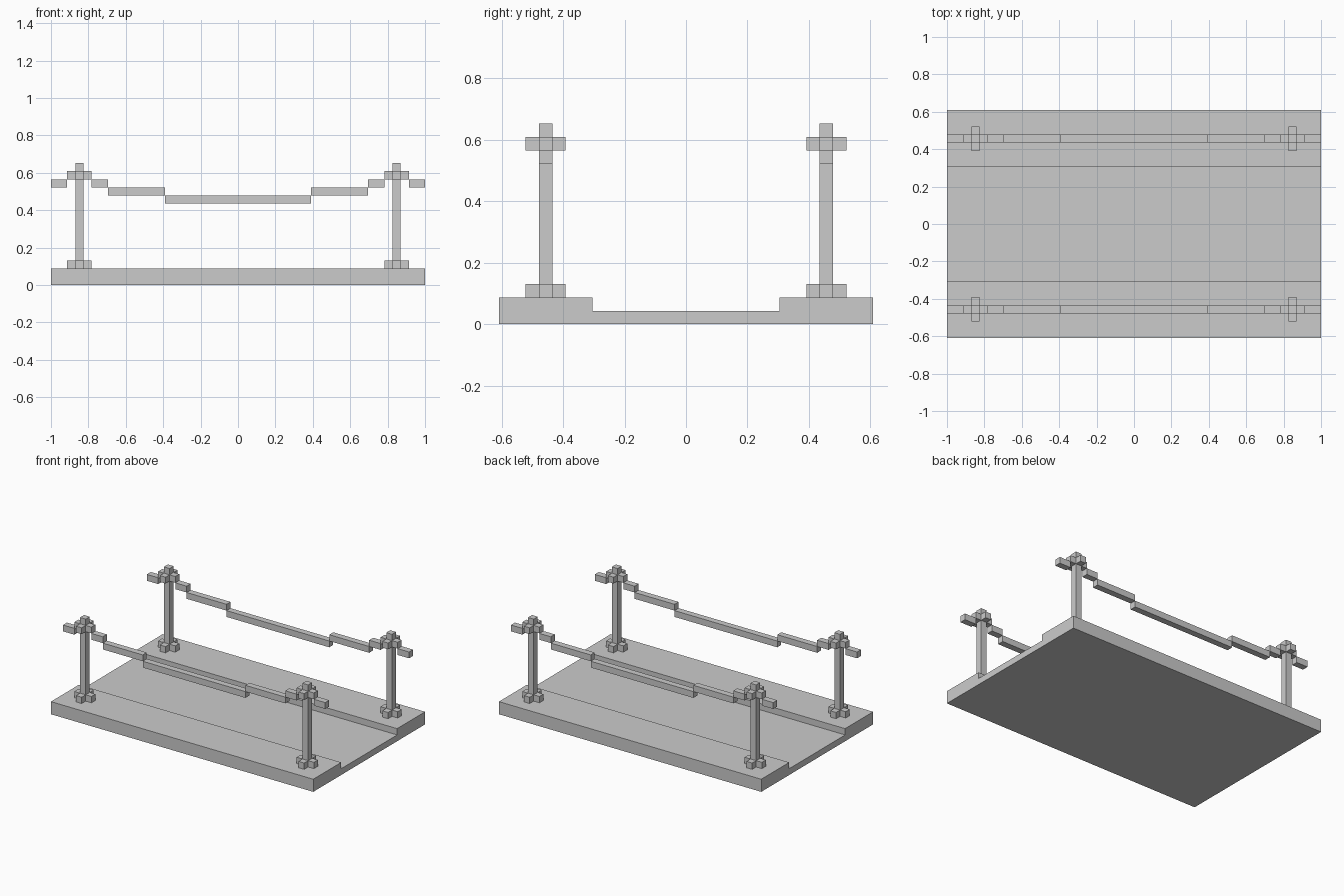
import bpy

if "Cube" in bpy.data.objects:
    bpy.data.objects.remove(bpy.data.objects["Cube"])

U = 1 / 23  # one block of the model's grid


def make(name, verts, faces):
    me = bpy.data.meshes.new(name)
    me.from_pydata([[c * U for c in v] for v in verts], [], faces)
    me.update()
    ob = bpy.data.objects.new(name, me)
    bpy.context.collection.objects.link(ob)
    return ob


def prism(name, outline, place, a, b):
    """Extrude a counter-clockwise outline from a to b; place maps (u, v, t) to xyz."""
    n = len(outline)
    verts = [place(u, v, t) for t in (a, b) for u, v in outline]
    faces = [list(range(n))[::-1], list(range(n, 2 * n))]
    faces += [[i, (i + 1) % n, n + (i + 1) % n, n + i] for i in range(n)]
    return make(name, verts, faces)


def upright(u, v, t):
    return (u, v, t)


def boxes(name, spans):
    """Several boxes in one mesh, each (x0, x1, y0, y1, z0, z1)."""
    verts, faces = [], []
    for x0, x1, y0, y1, z0, z1 in spans:
        k = len(verts)
        verts += [(x, y, z) for z in (z0, z1)
                  for x, y in ((x0, y0), (x1, y0), (x1, y1), (x0, y1))]
        faces += [[k + i for i in f] for f in (
            (3, 2, 1, 0), (4, 5, 6, 7), (0, 1, 5, 4),
            (1, 2, 6, 5), (2, 3, 7, 6), (3, 0, 4, 7))]
    return make(name, verts, faces)


# Deck: shallow channel profile with raised walkways, extruded along x
channel = [(-14, 0), (14, 0), (14, 2), (7, 2), (7, 1), (-7, 1), (-7, 2), (-14, 2)]
prism("bridge_deck", channel, lambda u, v, t: (t, u, v), -23, 23)

# Plus-shaped outline shared by post feet and post collars
plus = [(-.5, -1.5), (.5, -1.5), (.5, -.5), (1.5, -.5), (1.5, .5), (.5, .5),
        (.5, 1.5), (-.5, 1.5), (-.5, .5), (-1.5, .5), (-1.5, -.5), (-.5, -.5)]

for sy, side in ((-1, "front"), (1, "back")):
    cy = 10.5 * sy
    # Posts with foot and collar
    for sx, end in ((-1, "left"), (1, "right")):
        cx = 19.5 * sx
        tag = f"{side}_{end}"
        boxes(f"{tag}_post", [(cx - .5, cx + .5, cy - .5, cy + .5, 2, 15)])
        outline = [(cx + x, cy + y) for x, y in plus]
        prism(f"{tag}_post_foot", outline, upright, 2, 3)
        prism(f"{tag}_post_collar", outline, upright, 13, 14)

    # Stepped rope rail sagging between the posts
    steps = [(-9, 9, 10)]
    for x0, x1, z in ((9, 16, 11), (16, 18, 12), (21, 23, 12)):
        steps += [(x0, x1, z), (-x1, -x0, z)]
    boxes(f"{side}_rope_rail",
          [(x0, x1, cy - .5, cy + .5, z, z + 1) for x0, x1, z in steps])
